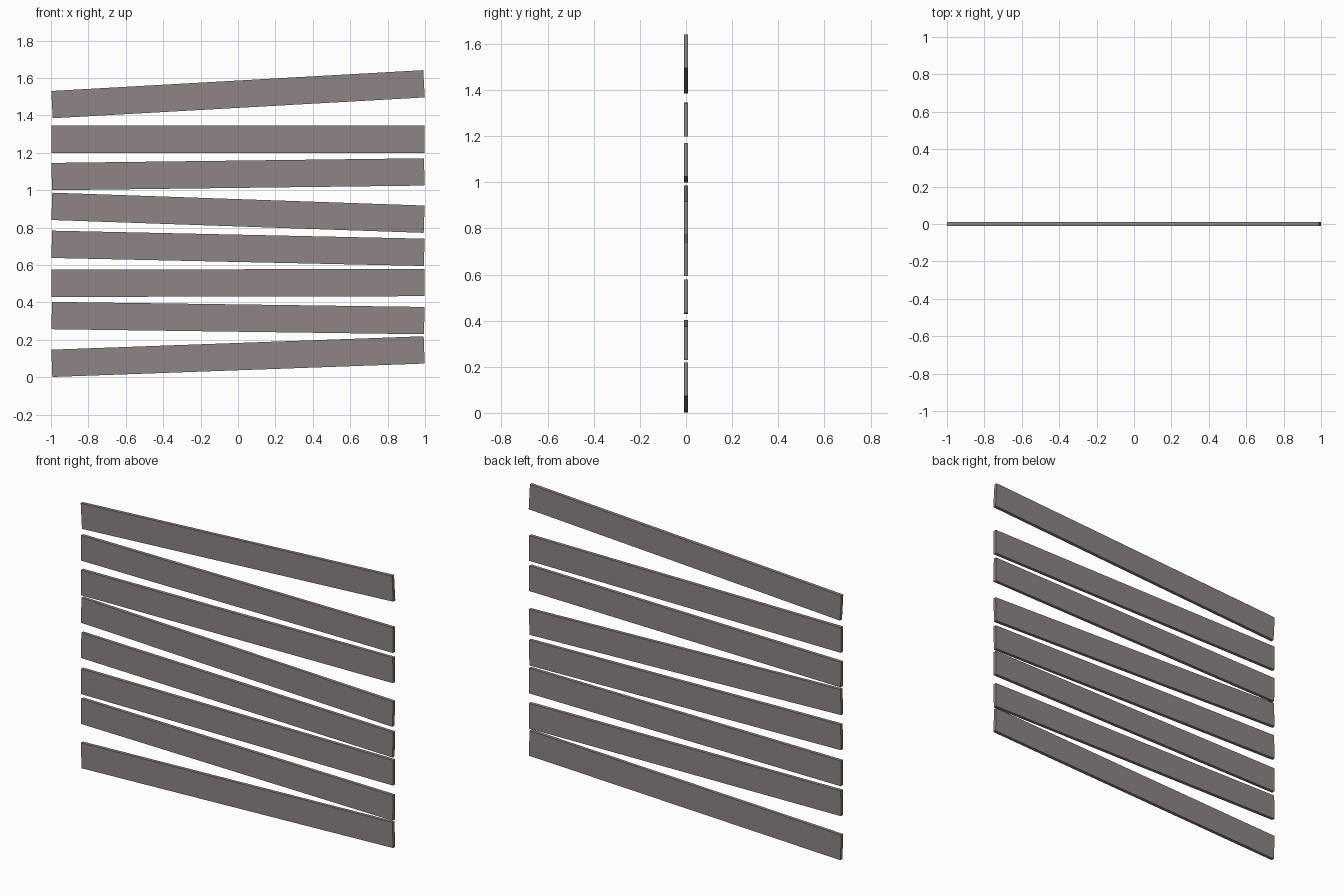
import bpy, math

if "Cube" in bpy.data.objects:
    bpy.data.objects.remove(bpy.data.objects["Cube"])

# One weathered grey-brown wood colour
wood = bpy.data.materials.new("weathered wood")
wood.diffuse_color = (0.27, 0.235, 0.225, 1)
wood.use_nodes = True
wood.node_tree.nodes["Principled BSDF"].inputs["Base Color"].default_value = wood.diffuse_color

LENGTH, THICK, WIDTH = 1.992, 0.019, 0.146

# Centre height and slope of each board, bottom to top
boards = [(0.110, 0.036), (0.316, -0.0135), (0.504, 0.002), (0.689, -0.0215),
          (0.879, -0.0345), (1.085, 0.0125), (1.272, -0.0005), (1.513, 0.056)]


def plank(index, z, slope):
    bpy.ops.mesh.primitive_cube_add(size=1)
    ob = bpy.context.object
    ob.name = f"plank_{index}"
    ob.dimensions = (LENGTH, THICK, WIDTH)
    ob.location = (0, 0, z)
    ob.rotation_euler = (0, -math.atan(slope), 0)
    ob.data.materials.append(wood)


# Loose stack of slightly crooked boards
for i, (z, slope) in enumerate(boards, 1):
    plank(i, z, slope)
